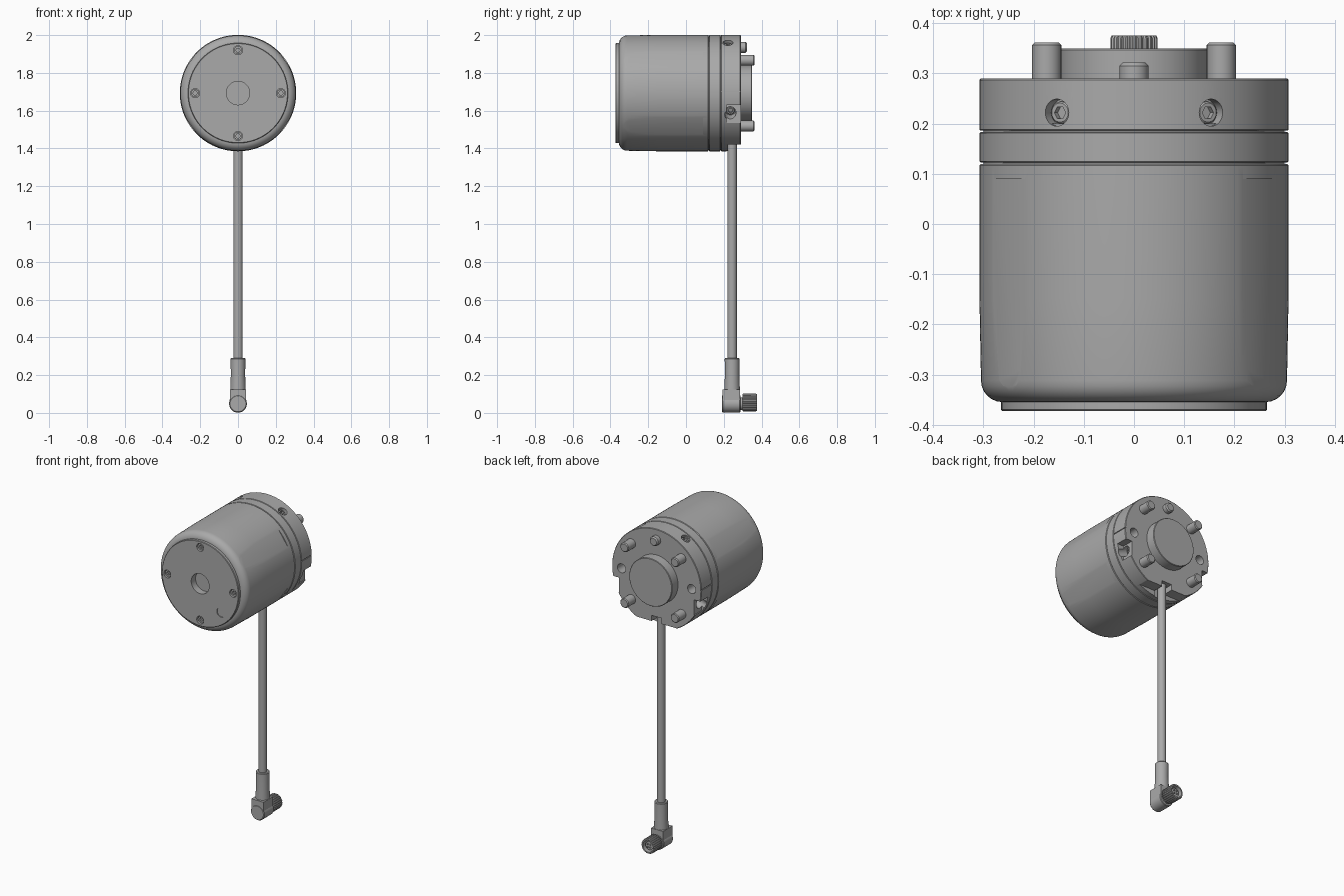
import bpy, bmesh
from math import sin, cos, pi, radians
from mathutils import Matrix, Vector

if "Cube" in bpy.data.objects:
    bpy.data.objects.remove(bpy.data.objects["Cube"], do_unlink=True)

AXIS_Z = 1.693
R = 0.308

grey = bpy.data.materials.new("plain_grey")
grey.use_nodes = True
grey.diffuse_color = (0.4, 0.4, 0.4, 1)
grey.node_tree.nodes["Principled BSDF"].inputs["Base Color"].default_value = (0.4, 0.4, 0.4, 1)


def finish(name, bm):
    bmesh.ops.recalc_face_normals(bm, faces=bm.faces)
    mesh = bpy.data.meshes.new(name)
    bm.to_mesh(mesh)
    bm.free()
    mesh.materials.append(grey)
    ob = bpy.data.objects.new(name, mesh)
    bpy.context.collection.objects.link(ob)
    return ob


def lathe(name, profile, frame, segs=32, knurl=0.0):
    """Turn a (radius, height) profile round the frame's local z, capped at both ends."""
    bm = bmesh.new()
    rings = []
    for r, h in profile:
        ring = []
        for i in range(segs):
            a = 2 * pi * i / segs
            rr = r - (knurl if i % 4 > 1 else 0)
            ring.append(bm.verts.new(frame @ Vector((rr * cos(a), rr * sin(a), h))))
        rings.append(ring)
    for low, high in zip(rings, rings[1:]):
        for i in range(segs):
            j = (i + 1) % segs
            bm.faces.new((low[i], low[j], high[j], high[i]))
    bm.faces.new(rings[0][::-1])
    bm.faces.new(rings[-1])
    return finish(name, bm)


def along_y(x=0.0, z=0.0):
    """Frame whose local z runs toward the back, offset from the motor axis."""
    return Matrix.Translation((x, 0, AXIS_Z + z)) @ Matrix.Rotation(-pi / 2, 4, 'X')


def radial(deg, y):
    """Frame whose local z runs outward from the motor axis, measured from the top."""
    return Matrix.Translation((0, y, AXIS_Z)) @ Matrix.Rotation(radians(deg), 4, 'Y')


def box(name, size, frame):
    bm = bmesh.new()
    bmesh.ops.create_cube(bm, size=1, matrix=frame @ Matrix.Diagonal((*size, 1)))
    return finish(name, bm)


def rod(name, r, h0, h1, frame, segs=32, chamfer=0.0):
    top = [(r, h1 - chamfer), (r - chamfer, h1)] if chamfer else [(r, h1)]
    return lathe(name, [(r, h0)] + top, frame, segs)


def cut(target, cutters):
    for c in cutters:
        c.hide_render = True
        mod = target.modifiers.new("cut", 'BOOLEAN')
        mod.operation = 'DIFFERENCE'
        mod.solver = 'EXACT'
        mod.object = c
        bpy.context.view_layer.objects.active = target
        bpy.ops.object.modifier_apply(modifier=mod.name)
        bpy.data.objects.remove(c, do_unlink=True)


# Main housing with a rounded front edge and four shallow lengthwise flats
rim = [(0.262 + 0.043 * sin(t * pi / 12), -0.312 - 0.043 * cos(t * pi / 12)) for t in range(7)]
housing = lathe("housing", rim + [(R, -0.15), (R, 0.117), (R - 0.003, 0.12)], along_y(), 128)
cut(housing, [box("flat_cutter", (0.2, 0.46, 0.1), radial(a, -0.14) @ Matrix.Translation((0, 0, 0.353)))
              for a in (55, 125, 235, 305)])

# Front cover with central hole, screw holes and a dimple
cover = lathe("front_cover", [(0.265, -0.35), (0.265, -0.37), (0.262, -0.373)], along_y(), 96)
screw_spots = [(0.227, 0), (-0.227, 0), (0, 0.227), (0, -0.227)]
for part in (housing, cover):
    cut(part, [rod("centre_cutter", 0.062, -0.45, -0.33, along_y(), 48)]
        + [rod("screw_cutter", 0.024, -0.45, -0.34, along_y(x, z)) for x, z in screw_spots])
cut(cover, [rod("dimple_cutter", 0.03, -0.45, -0.368, along_y(0.145, -0.14))])
for x, z in screw_spots:
    screw = rod("front_screw", 0.021, -0.363, -0.335, along_y(x, z))
    cut(screw, [rod("hex_cutter", 0.012, -0.4, -0.35, along_y(x, z), 6)])

# Middle ring, with a recessed core showing in the seams
lathe("seam_core", [(0.300, 0.10), (0.300, 0.20)], along_y(), 96)
lathe("middle_ring", [(R - 0.002, 0.123), (R, 0.125), (R, 0.181), (R - 0.002, 0.183)], along_y(), 128)

# Rear flange with bolt holes, side notches and a cable cutout
flange = lathe("rear_flange", [(R - 0.002, 0.186), (R, 0.188), (R, 0.287), (R - 0.003, 0.29)], along_y(), 128)
cutters = [rod("screw_bore", 0.027, 0.282, 0.4, radial(a, 0.222)) for a in (-30, 30)]
for s in (-1, 1):
    cutters += [
        rod("rear_hole", 0.028, 0.22, 0.4, along_y(s * 0.242, 0)),
        box("notch_cutter", (0.1, 0.1, 0.095), Matrix.Translation((s * 0.308, 0.265, 1.583))),
        rod("notch_bore", 0.03, 0.235, 0.4, radial(s * 112, 0.235)),
        box("line_cutter", (0.02, 0.2, 0.005), Matrix.Translation((s * 0.313, 0.286, 1.702))),
    ]
cutters += [
    box("bottom_cutter", (0.3, 0.1, 0.1), Matrix.Translation((0, 0.272, 1.37))),
    box("cable_slot_cutter", (0.07, 0.1, 0.1), Matrix.Translation((0, 0.265, 1.405))),
]
cut(flange, cutters)


# Hex socket screws around the flange
for a, top in ((-30, 0.295), (30, 0.295), (-112, 0.25), (112, 0.25)):
    y = 0.222 if abs(a) == 30 else 0.235
    screw = rod("flange_screw", 0.022, 0.22, top, radial(a, y), 32, 0.003)
    cut(screw, [rod("hex_cutter", 0.013, top - 0.014, 0.4, radial(a, y), 6)])

# Output boss, four mounting bolts and a locating pin
rod("output_boss", 0.148, 0.28, 0.35, along_y(), 96, 0.003)
for x in (-0.174, 0.174):
    for z in (-0.174, 0.174):
        rod("mounting_bolt", 0.029, 0.25, 0.362, along_y(x, z), 32, 0.005)
rod("locating_pin", 0.029, 0.25, 0.322, along_y(0, 0.242), 32, 0.007)

# Cable hanging from the flange
CABLE_Y = 0.244
hang = Matrix.Translation((0, CABLE_Y, 0))
rod("cable", 0.025, 0.25, 1.47, hang)

# Angled plug: sleeve, rounded elbow, neck and knurled nut
lathe("plug_sleeve", [(0.041, 0.05), (0.041, 0.13), (0.038, 0.2), (0.039, 0.286), (0.036, 0.29)], hang)
plug = along_y(0, 0.048 - AXIS_Z)
lathe("plug_elbow", [(0.042, 0.19), (0.047, 0.196), (0.047, 0.284), (0.044, 0.288)], plug, 48)
box("plug_cheek", (0.084, 0.094, 0.08), Matrix.Translation((0, 0.239, 0.085)))
rod("plug_neck", 0.034, 0.28, 0.31, plug)
nut = lathe("knurled_nut", [(0.044, 0.298), (0.047, 0.302), (0.047, 0.37), (0.044, 0.376)],
            plug @ Matrix.Translation((0, -0.007, 0)), 96, 0.003)
socket = plug @ Matrix.Translation((0, -0.007, 0))
cut(nut, [rod("socket_cutter", 0.035, 0.325, 0.4, socket)])
rod("plug_insert", 0.026, 0.32, 0.362, socket)
for i in range(4):
    a = pi / 4 + i * pi / 2
    rod("contact_pin", 0.004, 0.35, 0.37,
        socket @ Matrix.Translation((0.013 * cos(a), 0.013 * sin(a), 0)), 12)

# Smooth the curved surfaces and keep the machined edges crisp
for ob in bpy.context.collection.objects:
    if ob.type == 'MESH':
        ob.data.shade_smooth()
        ob.data.set_sharp_from_angle(angle=radians(30))
